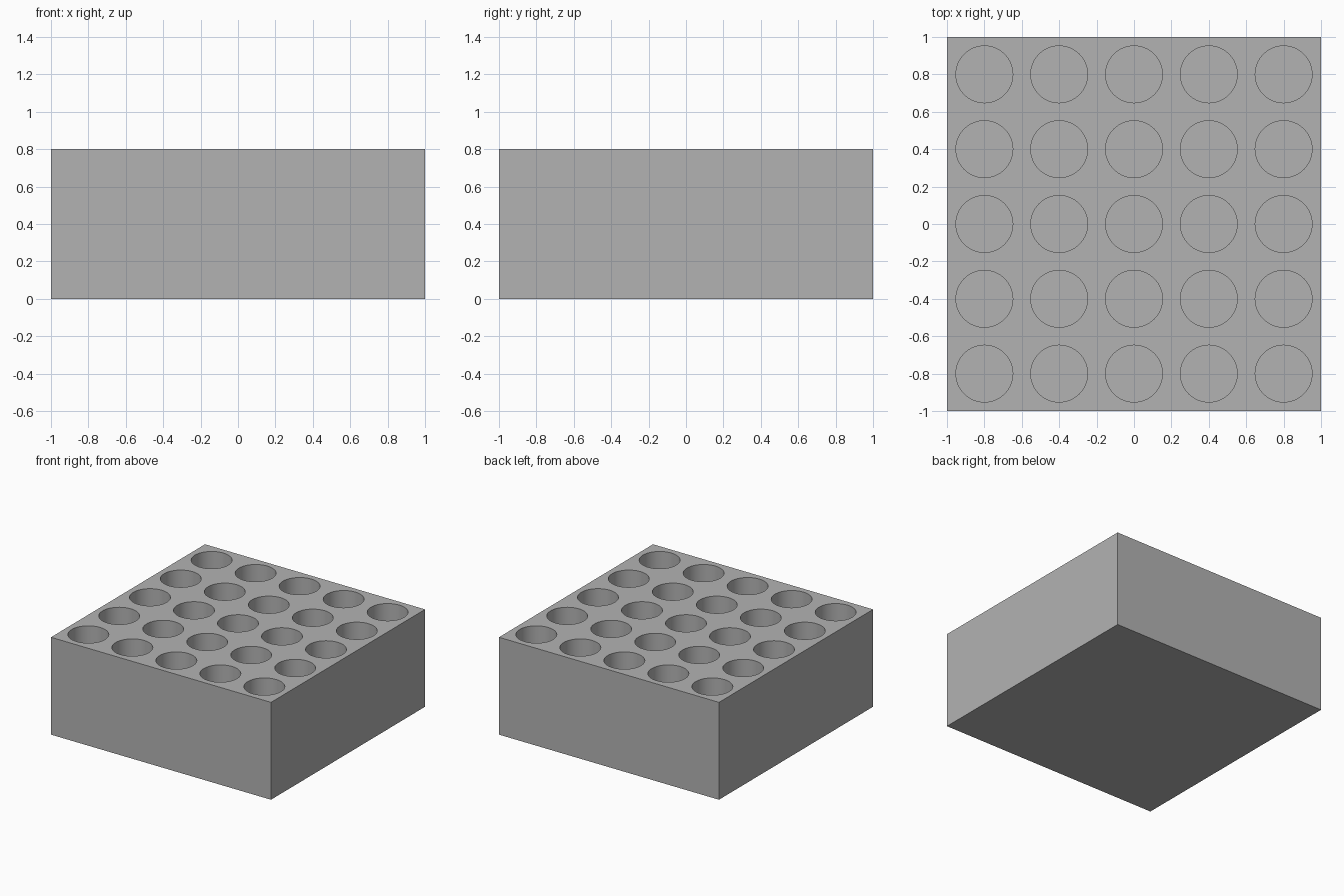
import bpy
import bmesh
from mathutils import Matrix

default = bpy.data.objects.get("Cube")
if default:
    bpy.data.objects.remove(default, do_unlink=True)

HEIGHT = 0.8
PITCH = 0.4
RADIUS = 0.152
DEPTH = 0.6

grey = bpy.data.materials.new("plain_grey")
grey.use_nodes = True
colour = (0.45, 0.45, 0.45, 1)
grey.diffuse_color = colour
grey.node_tree.nodes["Principled BSDF"].inputs["Base Color"].default_value = colour


def make_object(name, bm):
    mesh = bpy.data.meshes.new(name)
    bm.to_mesh(mesh)
    bm.free()
    mesh.materials.append(grey)
    obj = bpy.data.objects.new(name, mesh)
    bpy.context.collection.objects.link(obj)
    return obj


# Solid block
bm = bmesh.new()
bmesh.ops.create_cube(bm, size=1, matrix=Matrix.Translation((0, 0, HEIGHT / 2))
                      @ Matrix.Diagonal((2, 2, HEIGHT, 1)))
block = make_object("rack_block", bm)

# Grid of cylinders that drill the blind holes, reaching above the top
bm = bmesh.new()
top = HEIGHT + 0.1
bottom = HEIGHT - DEPTH
for col in range(-2, 3):
    for row in range(-2, 3):
        centre = (col * PITCH, row * PITCH, (top + bottom) / 2)
        bmesh.ops.create_cone(bm, cap_ends=True, segments=64, radius1=RADIUS,
                              radius2=RADIUS, depth=top - bottom,
                              matrix=Matrix.Translation(centre))
drill = make_object("hole_cutter", bm)
drill.hide_render = True

# Cut the holes and keep the result
cut = block.modifiers.new("holes", 'BOOLEAN')
cut.operation = 'DIFFERENCE'
cut.solver = 'EXACT'
cut.object = drill
bpy.ops.object.select_all(action='DESELECT')
block.select_set(True)
bpy.context.view_layer.objects.active = block
bpy.ops.object.modifier_apply(modifier=cut.name)
bpy.data.objects.remove(drill, do_unlink=True)

# Round hole walls, crisp rims and corners
bpy.ops.object.shade_smooth_by_angle()
